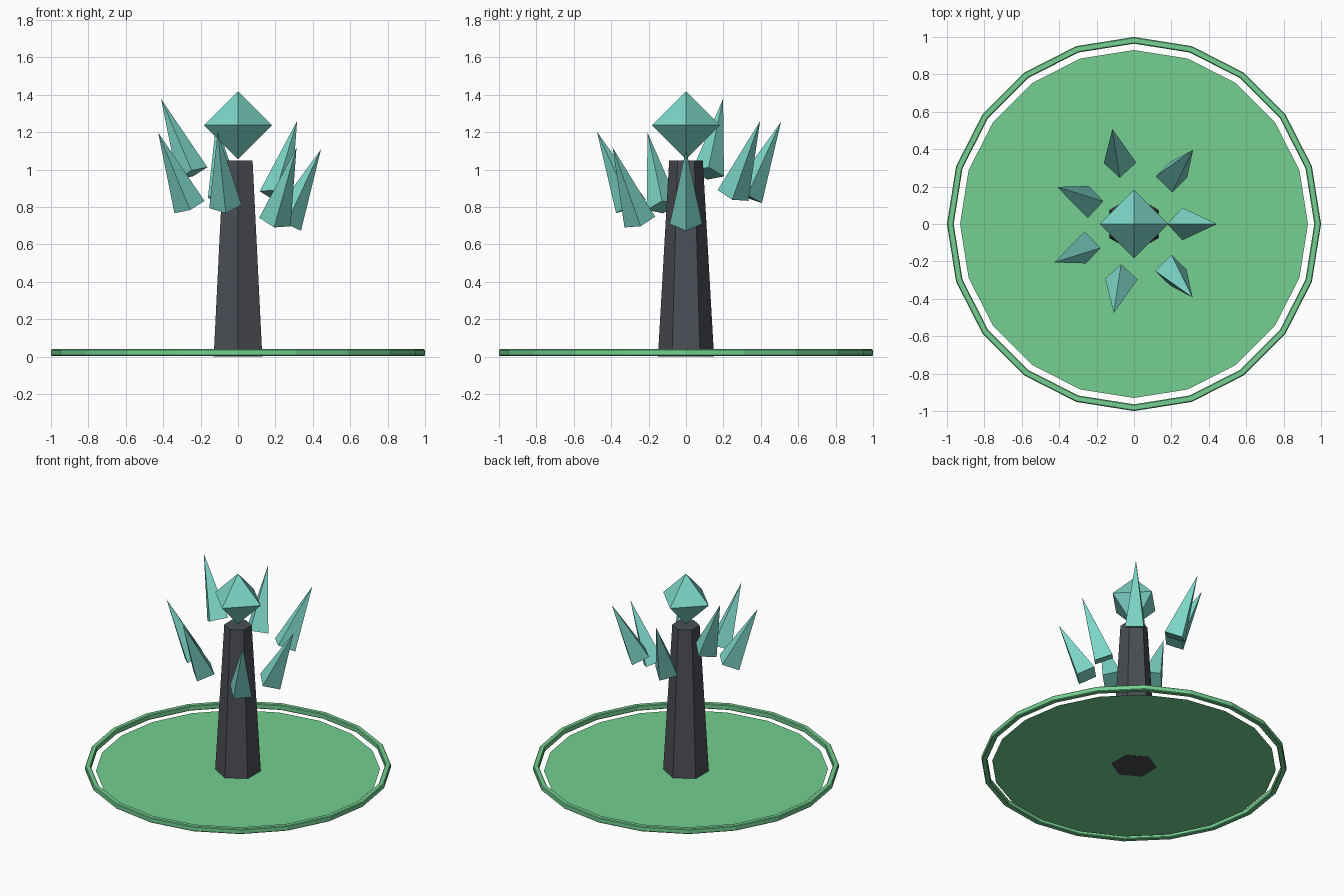
import bpy, bmesh, math
from mathutils import Vector, Matrix

if "Cube" in bpy.data.objects:
    bpy.data.objects.remove(bpy.data.objects["Cube"])


def material(name, rgb):
    m = bpy.data.materials.new(name)
    m.diffuse_color = (*rgb, 1)
    m.use_nodes = True
    m.node_tree.nodes["Principled BSDF"].inputs["Base Color"].default_value = m.diffuse_color
    return m


GREEN = material("grass_green", (0.174, 0.631, 0.279))
TEAL = material("crystal_teal", (0.205, 0.672, 0.578))
STONE = material("dark_stone", (0.069, 0.076, 0.087))


def finish(name, bm, mat):
    bmesh.ops.recalc_face_normals(bm, faces=bm.faces)
    me = bpy.data.meshes.new(name)
    bm.to_mesh(me)
    bm.free()
    me.materials.append(mat)
    ob = bpy.data.objects.new(name, me)
    bpy.context.collection.objects.link(ob)
    return ob


def cone(name, mat, sides, r1, r2, height, base, axis=Vector((0, 0, 1))):
    """Flat-sided cone standing on the point base, pointing along axis."""
    bm = bmesh.new()
    rot = Vector((0, 0, 1)).rotation_difference(axis).to_matrix().to_4x4()
    mtx = Matrix.Translation(base) @ rot @ Matrix.Translation((0, 0, height / 2))
    bmesh.ops.create_cone(bm, cap_ends=True, segments=sides, radius1=r1,
                          radius2=r2, depth=height, matrix=mtx)
    bmesh.ops.remove_doubles(bm, verts=bm.verts, dist=1e-5)
    return finish(name, bm, mat)


# Thin ground disc
bm = bmesh.new()
bmesh.ops.create_circle(bm, cap_ends=True, segments=20, radius=0.93,
                        matrix=Matrix.Translation((0, 0, 0.002)))
disc = finish("ground_disc", bm, GREEN)
if disc.data.polygons[0].normal.z < 0:
    disc.data.flip_normals()

# Rim ring: chamfered profile swept around 20 sides
c, r0, r1, z0, z1 = 0.005, 0.964, 1.0, 0.003, 0.04
profile = [(r0 + c, z0), (r1 - c, z0), (r1, z0 + c), (r1, z1 - c),
           (r1 - c, z1), (r0 + c, z1), (r0, z1 - c), (r0, z0 + c)]
bm = bmesh.new()
loops = [[bm.verts.new((r * math.cos(a), r * math.sin(a), z)) for r, z in profile]
         for a in (i * math.tau / 20 for i in range(20))]
for i in range(20):
    p, q = loops[i], loops[(i + 1) % 20]
    for j in range(8):
        k = (j + 1) % 8
        bm.faces.new((p[j], q[j], q[k], p[k]))
finish("rim_ring", bm, GREEN)

# Six-sided tapering pillar
cone("pillar", STONE, 6, 0.15, 0.09, 1.05, Vector((0, 0, 0)))

# Octahedron crystal on top
bm = bmesh.new()
R, zc = 0.182, 1.238
ring = [bm.verts.new((R * x, R * y, zc)) for x, y in ((1, 0), (0, 1), (-1, 0), (0, -1))]
for tip in (bm.verts.new((0, 0, zc + R)), bm.verts.new((0, 0, zc - R))):
    for i in range(4):
        bm.faces.new((ring[i], ring[(i + 1) % 4], tip))
finish("top_crystal", bm, TEAL)

# Seven floating shards leaning outward: (distance from axis, base height)
shards = [(0.258, 0.71), (0.321, 0.862), (0.335, 0.857), (0.271, 0.98),
          (0.288, 0.80), (0.302, 0.803), (0.316, 0.72)]
TILT = math.radians(25)
for i, (r, z) in enumerate(shards):
    a = i * math.tau / 7
    out = Vector((math.cos(a), math.sin(a), 0))
    axis = out * math.sin(TILT) + Vector((0, 0, math.cos(TILT)))
    cone(f"shard_{i + 1}", TEAL, 4, 0.087, 0, 0.44, out * r + Vector((0, 0, z)), axis)
